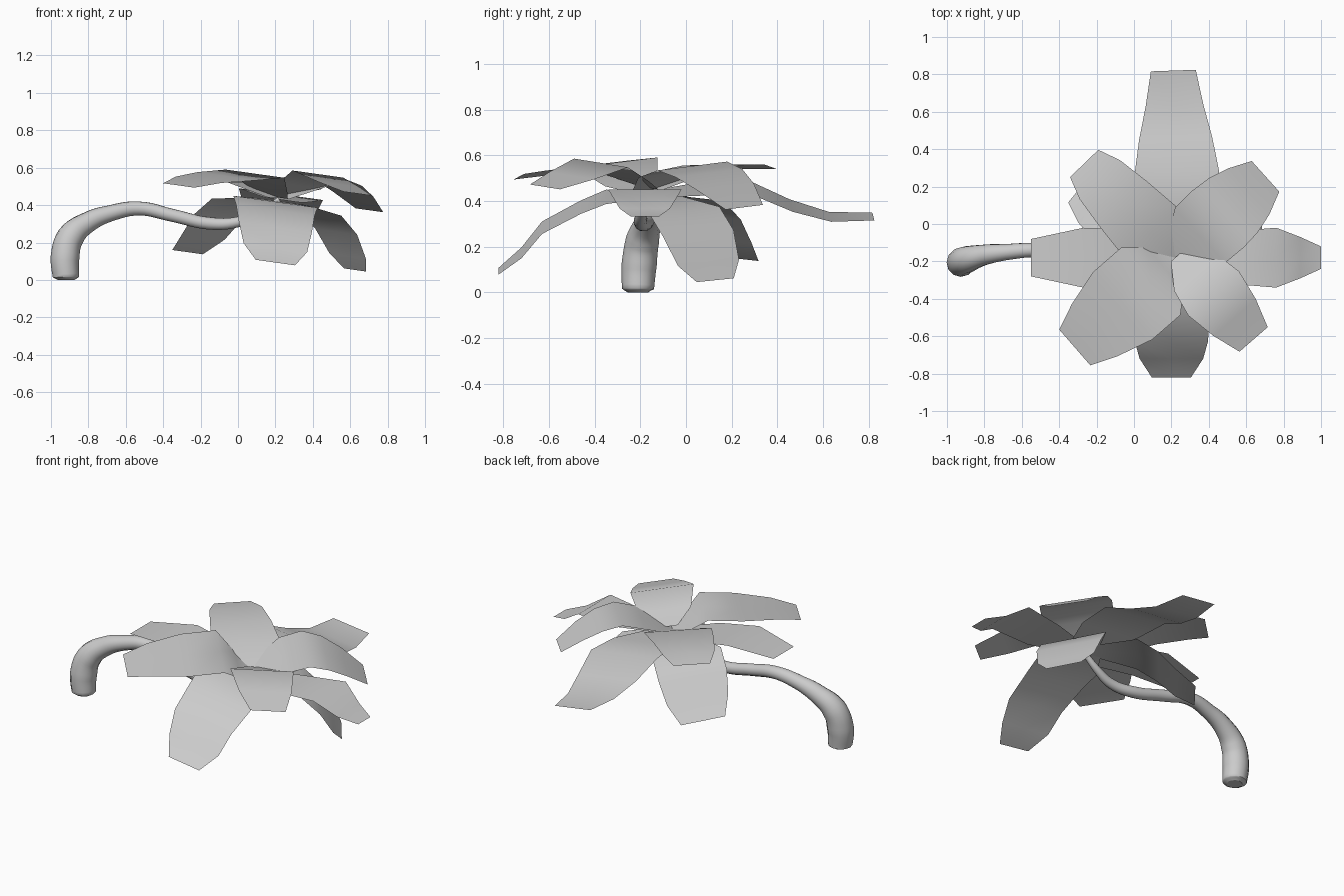
import bpy, bmesh, math
from mathutils import Vector

if "Cube" in bpy.data.objects:
    bpy.data.objects.remove(bpy.data.objects["Cube"])

grey = bpy.data.materials.new("plain_grey")
grey.use_nodes = True
grey.diffuse_color = (0.6, 0.6, 0.6, 1)
grey.node_tree.nodes["Principled BSDF"].inputs["Base Color"].default_value = (0.6, 0.6, 0.6, 1)

CENTRE = Vector((0.22, -0.18, 0))
TILT = 0.14  # the whole rosette leans down towards +x


def activate(obj):
    bpy.ops.object.select_all(action='DESELECT')
    obj.select_set(True)
    bpy.context.view_layer.objects.active = obj


def leaf(name, azimuth, stations, shift=0.0, tilt=TILT):
    """Thin blade; each station is (reach, height, half width)."""
    a = math.radians(azimuth)
    out = Vector((math.cos(a), math.sin(a), 0))
    side = Vector((-math.sin(a), math.cos(a), 0))
    bm = bmesh.new()
    rows = []
    for reach, height, half in stations:
        row = []
        for k in (-1, 0, 1):
            p = CENTRE + out * reach + side * (k * half + shift)
            p.z = height - tilt * (p.x - CENTRE.x)
            row.append(bm.verts.new(p))
        rows.append(row)
    for r0, r1 in zip(rows, rows[1:]):
        for i in (0, 1):
            bm.faces.new((r0[i], r1[i], r1[i + 1], r0[i + 1]))
    mesh = bpy.data.meshes.new(name)
    bm.to_mesh(mesh)
    bm.free()
    mesh.materials.append(grey)
    obj = bpy.data.objects.new(name, mesh)
    bpy.context.collection.objects.link(obj)
    activate(obj)
    bpy.ops.object.shade_smooth_by_angle(angle=math.radians(65))


# Long leaves along the axes
leaf("back_leaf", 92, [(0, .43, .1), (.25, .455, .21), (.46, .46, .225),
                       (.64, .38, .195), (.81, .33, .155), (1, .33, .12)], -.025)
leaf("front_leaf", -90, [(0, .42, .1), (.17, .415, .225), (.28, .37, .21),
                         (.45, .28, .195), (.54, .17, .17), (.64, .09, .105)], -.02)
leaf("left_leaf", 0, [(0, .43, .05), (.3, .47, .14), (.54, .525, .16),
                      (.67, .46, .11), (.78, .44, .06)])
leaf("right_leaf", 180, [(0, .43, .06), (.22, .45, .15), (.49, .46, .16), (.77, .39, .1)])

# Upper diagonal leaves
leaf("upper_back_left_leaf", 42, [(0, .44, .08), (.18, .54, .2), (.31, .585, .205),
                                  (.42, .565, .195), (.53, .515, .165), (.65, .44, .11)])
leaf("upper_back_right_leaf", 134, [(0, .44, .08), (.19, .52, .195), (.4, .555, .175),
                                    (.58, .56, .15), (.7, .54, .105)], tilt=0)
leaf("upper_front_right_leaf", 221, [(0, .44, .06), (.08, .47, .15), (.18, .55, .24),
                                     (.38, .515, .24), (.58, .475, .185),
                                     (.72, .43, .127)], .01)
leaf("upper_front_left_leaf", -49, [(0, .46, .06), (.13, .515, .15), (.28, .595, .18),
                                    (.45, .555, .15), (.605, .52, .1)], .03)

# Lower drooping leaves
leaf("lower_left_leaf", 36, [(0, .42, .06), (.1, .42, .12), (.28, .39, .19),
                             (.385, .3, .19), (.46, .18, .165), (.51, .11, .1)], .01)
leaf("lower_right_leaf", 141, [(0, .42, .06), (.1, .42, .1), (.3, .385, .2),
                               (.42, .29, .2), (.52, .175, .18), (.63, .08, .13)])

# Arching stem, thick at the foot and thin under the leaves
stem_path = [(-.92, -.21, 0, .045), (-.92, -.21, .015, .07), (-.925, -.205, .12, .077),
             (-.895, -.19, .23, .073), (-.8, -.165, .31, .056), (-.68, -.15, .357, .044),
             (-.53, -.14, .382, .038), (-.35, -.16, .345, .035), (-.15, -.18, .302, .034),
             (0, -.2, .31, .029), (.12, -.19, .36, .022), (.22, -.18, .43, .015)]
curve = bpy.data.curves.new("stem", 'CURVE')
curve.dimensions = '3D'
curve.bevel_depth = 1.0
curve.bevel_resolution = 4
curve.resolution_u = 6
curve.use_fill_caps = True
spline = curve.splines.new('BEZIER')
spline.bezier_points.add(len(stem_path) - 1)
for point, (x, y, z, radius) in zip(spline.bezier_points, stem_path):
    point.co = (x, y, z)
    point.radius = radius
    point.handle_left_type = point.handle_right_type = 'AUTO'
curve.materials.append(grey)
stem = bpy.data.objects.new("stem", curve)
bpy.context.collection.objects.link(stem)
activate(stem)
bpy.ops.object.convert(target='MESH')
bpy.ops.object.shade_smooth_by_angle(angle=math.radians(50))
